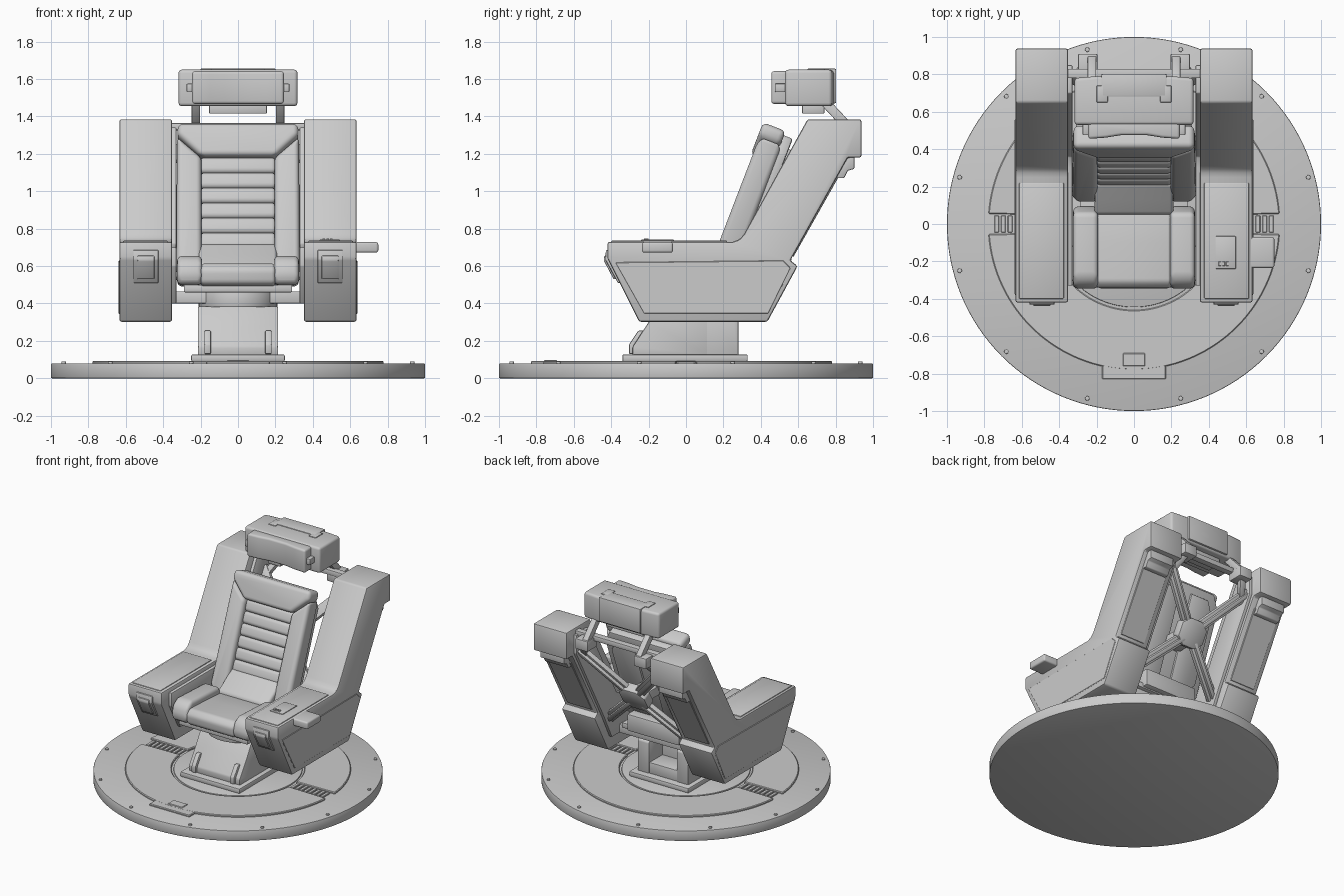
import bpy, bmesh, math
from mathutils import Vector, Matrix


def finish(name, bm, bevel, seg, mirror, mat):
    bmesh.ops.recalc_face_normals(bm, faces=bm.faces)
    if bevel:
        sharp = [e for e in bm.edges if e.calc_face_angle(0) > math.radians(25)]
        bmesh.ops.bevel(bm, geom=sharp, offset=bevel, segments=seg, profile=0.5,
                        affect='EDGES', clamp_overlap=True)
    me = bpy.data.meshes.new(name)
    bm.to_mesh(me)
    bm.free()
    ob = bpy.data.objects.new(name, me)
    bpy.context.collection.objects.link(ob)
    if mat:
        ob.matrix_world = mat
    if mirror:
        ob.modifiers.new("mirror", 'MIRROR').use_mirror_merge = False
    bpy.ops.object.select_all(action='DESELECT')
    ob.select_set(True)
    bpy.context.view_layer.objects.active = ob
    bpy.ops.object.shade_smooth_by_angle(angle=math.radians(32))
    return ob


def prism(name, pts, axis, a, b, bevel=0.008, seg=2, mirror=False, mat=None):
    """Extrude a 2D outline from a to b along an axis."""
    place = {'x': lambda p, t: (t, p[0], p[1]),
             'y': lambda p, t: (p[0], t, p[1]),
             'z': lambda p, t: (p[0], p[1], t)}[axis]
    bm = bmesh.new()
    lo = [bm.verts.new(place(p, a)) for p in pts]
    hi = [bm.verts.new(place(p, b)) for p in pts]
    bm.faces.new(lo)
    bm.faces.new(hi)
    n = len(pts)
    for i in range(n):
        j = (i + 1) % n
        bm.faces.new((lo[i], lo[j], hi[j], hi[i]))
    return finish(name, bm, bevel, seg, mirror, mat)


def box(name, x, y, z, bevel=0.006, seg=2, mirror=False, mat=None):
    return prism(name, [(x[0], y[0]), (x[1], y[0]), (x[1], y[1]), (x[0], y[1])],
                 'z', z[0], z[1], bevel, seg, mirror, mat)


def arc(r, a0, a1, n):
    return [(r * math.cos(math.radians(a0 + (a1 - a0) * i / n)),
             r * math.sin(math.radians(a0 + (a1 - a0) * i / n))) for i in range(n + 1)]


def disc(name, r, z0, z1, c=(0, 0), n=96, bevel=0.006):
    pts = [(x + c[0], y + c[1]) for x, y in arc(r, 0, 360, n)[:-1]]
    return prism(name, pts, 'z', z0, z1, bevel)


def beam(name, p, q, w, d, mirror=True):
    """Rectangular bar between two points; w is along its local x, d across."""
    p, q = Vector(p), Vector(q)
    zax = (q - p).normalized()
    yax = Vector((0, math.cos(0.52), -math.sin(0.52)))
    yax = (yax - zax * yax.dot(zax)).normalized()
    if yax.length < 0.5:
        yax = Vector((0, 1, 0))
    xax = yax.cross(zax)
    bm = bmesh.new()
    bmesh.ops.create_cube(bm, size=1)
    rot = Matrix((xax, yax, zax)).transposed().to_4x4()
    m = Matrix.Translation((p + q) / 2) @ rot @ Matrix.Diagonal((w, d, (q - p).length, 1))
    bm.transform(m)
    return finish(name, bm, 0.005, 2, mirror, None)


# Round platform with raised half-ring plates, bolts and cable tracks
disc("platform", 1.0, 0, 0.08, n=128, bevel=0.006)
for s, nm in ((0, "rear"), (180, "front")):
    prism(f"ring_plate_{nm}", arc(0.78, s + 4, s + 176, 64) + arc(0.46, s + 174, s + 6, 64),
          'z', 0.07, 0.093, 0.005, 1)
disc("inner_floor_plate", 0.445, 0.07, 0.09, bevel=0.004)
box("front_tab", (-0.17, 0.17), (-0.83, -0.7), (0.07, 0.0925), 0.005, 1)
box("floor_hatch", (-0.06, 0.06), (-0.76, -0.69), (0.08, 0.098), 0.004, 1)
for i in range(12):
    a = math.radians(15 + 30 * i)
    disc("platform_bolt", 0.012, 0.075, 0.09, (0.965 * math.cos(a), 0.965 * math.sin(a)), 12, 0.002)
for i in range(8):
    box("track_slat", (0.47 + i * 0.036, 0.495 + i * 0.036), (-0.045, 0.045), (0.07, 0.09), 0.003, 1, True)

# Pedestal
box("pedestal_plate", (-0.25, 0.25), (-0.34, 0.33), (0.09, 0.128), 0.008)
side = [(-0.285, 0.12), (-0.285, 0.17), (-0.2, 0.3), (-0.15, 0.385), (0.12, 0.385), (0.12, 0.12)]
prism("pedestal", side, 'x', -0.215, 0.215, 0.008)
prism("pedestal_cheek", [(0.1, 0.12), (0.28, 0.12), (0.28, 0.36), (0.25, 0.385), (0.1, 0.385)],
      'x', 0.115, 0.215, 0.008, 2, True)
box("pedestal_rear_sill", (-0.12, 0.12), (0.1, 0.275), (0.12, 0.21))
prism("pedestal_handle", [(-0.305, 0.13), (-0.305, 0.18), (-0.255, 0.255), (-0.22, 0.255), (-0.27, 0.13)],
      'x', 0.145, 0.18, 0.006, 2, True)
disc("swivel_collar", 0.21, 0.38, 0.465, n=64)

# Seat support
box("seat_beam", (-0.36, 0.36), (-0.12, 0.33), (0.40, 0.465))
box("seat_pan", (-0.29, 0.29), (-0.3, 0.36), (0.46, 0.5))

# Side housings that form armrests and back pillars
arm = [(-0.42, 0.73), (-0.42, 0.64), (-0.25, 0.302), (0.435, 0.302), (0.597, 0.6), (0.558, 0.63),
       (0.865, 1.18), (0.938, 1.18), (0.938, 1.385), (0.65, 1.385), (0.31, 0.77), (0.285, 0.742), (0.25, 0.73)]
prism("side_housing", arm, 'x', 0.352, 0.634, 0.012, 2, True)
prism("housing_side_panel", [(-0.38, 0.62), (-0.225, 0.345), (0.44, 0.345), (0.56, 0.59), (0.52, 0.63)],
      'x', 0.62, 0.638, 0.003, 1, True)
prism("housing_inner_rail", [(-0.33, 0.70), (-0.33, 0.60), (-0.22, 0.40), (0.42, 0.40), (0.52, 0.6),
                             (0.85, 1.2), (0.85, 1.34), (0.70, 1.34), (0.36, 0.72), (0.3, 0.70)],
      'x', 0.33, 0.36, 0.006, 2, True)
prism("pillar_rear_catch", [(0.80, 1.2), (0.90, 1.2), (0.90, 1.12), (0.865, 1.11), (0.845, 1.07), (0.8, 1.07)],
      'x', 0.40, 0.60, 0.006, 2, True)
prism("pillar_rear_panel", [(0.56, 0.66), (0.575, 0.65), (0.835, 1.11), (0.82, 1.12)],
      'x', 0.39, 0.60, 0.003, 1, True)
prism("front_latch", [(-0.40, 0.69), (-0.428, 0.685), (-0.432, 0.635), (-0.365, 0.51), (-0.33, 0.51)],
      'x', 0.425, 0.56, 0.006, 2, True)
prism("latch_flap", [(-0.40, 0.66), (-0.438, 0.655), (-0.44, 0.63), (-0.387, 0.53), (-0.35, 0.53)],
      'x', 0.447, 0.538, 0.006, 2, True)
box("armrest_pad", (0.375, 0.615), (-0.40, 0.22), (0.72, 0.736), 0.006, 2, True)

# Control tray on one armrest
box("tray", (0.54, 0.75), (-0.235, -0.07), (0.672, 0.728), 0.012, 3)
box("control_panel", (0.435, 0.545), (-0.24, -0.065), (0.70, 0.742), 0.005)
for i in range(3):
    box("button", (0.452 + i * 0.02, 0.466 + i * 0.02), (-0.225, -0.2), (0.738, 0.748), 0.002, 1)

# Seat cushion with rolled side bolsters
prism("seat_cushion", [(-0.34, 0.51), (-0.345, 0.58), (-0.31, 0.615), (-0.1, 0.605), (0.1, 0.59), (0.1, 0.49), (-0.3, 0.49)],
      'x', -0.2, 0.2, 0.02, 3)
prism("seat_bolster", [(-0.33, 0.50), (-0.35, 0.55), (-0.33, 0.62), (-0.28, 0.655), (0.06, 0.64), (0.1, 0.49)],
      'x', 0.192, 0.325, 0.035, 4, True)
prism("lumbar_cushion", [(0.05, 0.5), (0.05, 0.61), (0.13, 0.66), (0.21, 0.72), (0.3, 0.7), (0.28, 0.5)],
      'x', -0.21, 0.21, 0.02, 3)

# Reclined backrest, built upright then tilted
tilt = Matrix.Translation((0, 0.13, 0.55)) @ Matrix.Rotation(math.radians(-21), 4, 'X')
for i in range(7):
    z = 0.08 + i * 0.086
    box("back_rib", (-0.205, 0.205), (0.012, 0.1), (z, z + 0.09), 0.026, 4, mat=tilt)
prism("back_bolster", [(0.195, 0.0), (0.31, 0.0), (0.33, 0.06), (0.326, 0.795), (0.195, 0.675)],
      'y', -0.02, 0.11, 0.028, 4, True, tilt)
prism("shoulder_pad", [(-0.2, 0.68), (0.2, 0.68), (0.326, 0.8), (0.32, 0.865), (-0.32, 0.865), (-0.326, 0.8)],
      'y', -0.03, 0.1, 0.028, 4, False, tilt)
prism("back_shell", [(-0.2, -0.05), (0.2, -0.05), (0.31, 0.1), (0.31, 0.74), (0.25, 0.84), (-0.25, 0.84),
                     (-0.31, 0.74), (-0.31, 0.1)], 'y', 0.09, 0.15, 0.012, 2, False, tilt)
prism("shell_panel", [(0.05, 0.08), (0.18, 0.08), (0.26, 0.18), (0.26, 0.68), (0.2, 0.78), (0.05, 0.78)],
      'y', 0.14, 0.165, 0.006, 2, True, tilt)

# Cross brace behind the backrest
hub = Vector((0, 0.60, 0.87))
for nm, end in (("upper", (0.35, 0.80, 1.23)), ("lower", (0.35, 0.42, 0.55))):
    beam(f"brace_{nm}", hub, end, 0.075, 0.035)
    beam(f"brace_{nm}_rib", hub + Vector((0, 0.012, -0.008)), Vector(end) + Vector((0, 0.012, -0.008)), 0.03, 0.05)
prism("brace_hub", [(-0.11, -0.05), (-0.05, -0.1), (0.05, -0.1), (0.11, -0.05), (0.11, 0.05),
                    (0.05, 0.1), (-0.05, 0.1), (-0.11, 0.05)], 'y', -0.035, 0.04, 0.01, 2, False,
      Matrix.Translation(hub) @ Matrix.Rotation(math.radians(-30), 4, 'X'))
box("hub_mount", (-0.07, 0.07), (0.38, 0.6), (0.83, 0.9))
box("lower_rear_box", (-0.22, 0.22), (0.28, 0.4), (0.47, 0.6), 0.012)

# Headrest with its struts
box("top_crossbar", (-0.36, 0.36), (0.78, 0.83), (1.325, 1.365))
beam("headrest_strut", (0.225, 0.74, 1.48), (0.225, 0.89, 1.32), 0.045, 0.05)
box("strut_bracket", (0.195, 0.3), (0.79, 0.91), (1.27, 1.35), 0.008, 2, True)
beam("strut_link", (0.25, 0.86, 1.3), (0.31, 0.78, 1.19), 0.045, 0.04)
box("headrest_underbar", (-0.155, 0.155), (0.62, 0.74), (1.415, 1.47))
prism("headrest_body", [(-0.318, 0.53), (0.318, 0.53), (0.318, 0.78), (0.2, 0.79), (-0.2, 0.79), (-0.318, 0.78)],
      'z', 1.455, 1.65, 0.018, 3)
prism("headrest_pad", [(-0.245, 0.455), (-0.15, 0.462), (-0.07, 0.475), (0.07, 0.475), (0.15, 0.462), (0.245, 0.455),
                       (0.245, 0.55), (-0.245, 0.55)], 'z', 1.467, 1.642, 0.015, 3)
box("headrest_rear_cover", (-0.175, 0.175), (0.68, 0.803), (1.47, 1.656), 0.008)
box("rear_cover_tab", (0.14, 0.2), (0.65, 0.74), (1.6, 1.656), 0.005, 2, True)
box("headrest_clip", (0.24, 0.275), (0.475, 0.55), (1.53, 1.575), 0.005, 2, True)
